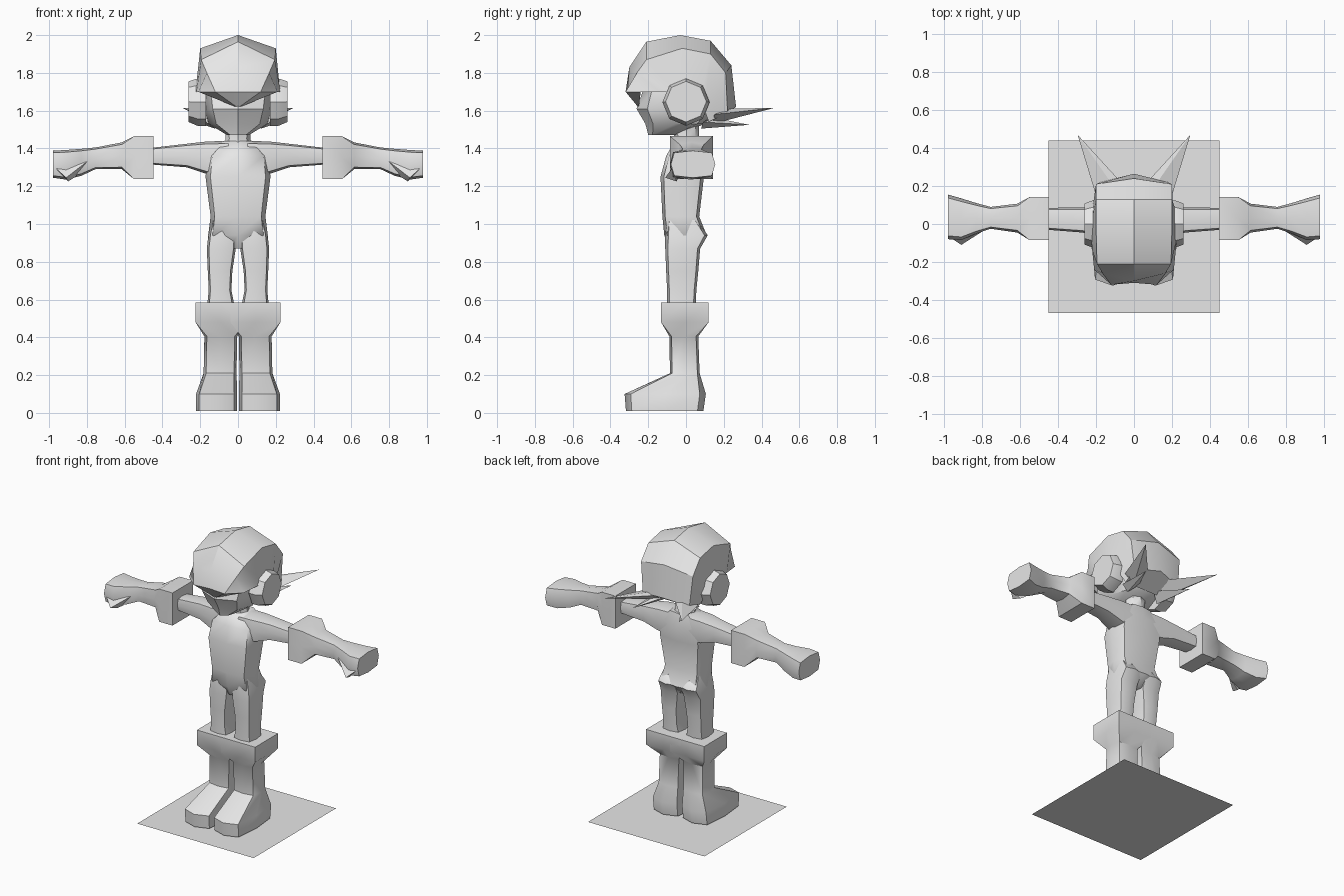
import bpy, bmesh, math

cube = bpy.data.objects.get("Cube")
if cube:
    bpy.data.objects.remove(cube, do_unlink=True)

grey = bpy.data.materials.new("plain_grey")
grey.use_nodes = True
grey.diffuse_color = (0.8, 0.8, 0.8, 1)
grey.node_tree.nodes["Principled BSDF"].inputs["Base Color"].default_value = (0.8, 0.8, 0.8, 1)


def make(name, verts, faces, angle=40, solid=True):
    """Mesh object with outward normals and angle-limited smoothing."""
    bm = bmesh.new()
    vs = [bm.verts.new(v) for v in verts]
    for f in faces:
        bm.faces.new([vs[i] for i in f])
    if solid:
        bmesh.ops.recalc_face_normals(bm, faces=bm.faces)
    mesh = bpy.data.meshes.new(name)
    bm.to_mesh(mesh)
    bm.free()
    mesh.materials.append(grey)
    ob = bpy.data.objects.new(name, mesh)
    bpy.context.collection.objects.link(ob)
    bpy.ops.object.select_all(action='DESELECT')
    ob.select_set(True)
    bpy.context.view_layer.objects.active = ob
    bpy.ops.object.shade_smooth_by_angle(angle=math.radians(angle))
    return ob


def ring(a0, a1, b0, b1, k=1.0, n=8):
    """Octagon filling a rectangle; k of 1.42 squares it off."""
    pts = []
    for i in range(n):
        t = math.tau * i / n
        c = max(-1, min(1, k * math.cos(t)))
        s = max(-1, min(1, k * math.sin(t)))
        pts.append(((a0 + a1) / 2 + c * (a1 - a0) / 2, (b0 + b1) / 2 + s * (b1 - b0) / 2))
    return pts


def loft(name, stations, axis='z', side=1, angle=40):
    """Skin stations of (position, a0, a1, b0, b1, squareness)."""
    verts, n = [], 8
    for pos, a0, a1, b0, b1, k in stations:
        for a, b in ring(a0, a1, b0, b1, k):
            p = (a, b, pos) if axis == 'z' else (pos, a, b)
            verts.append((p[0] * side, p[1], p[2]))
    faces = [(r * n + i, r * n + (i + 1) % n, (r + 1) * n + (i + 1) % n, (r + 1) * n + i)
             for r in range(len(stations) - 1) for i in range(n)]
    last = (len(stations) - 1) * n
    faces += [tuple(range(n)), tuple(range(last, last + n))]
    return make(name, verts, faces, angle)


BOX, SOFT = 1.42, 1.2

# Ground plate
make("ground_plate", [(-.45, -.47, 0), (.45, -.47, 0), (.45, .44, 0), (-.45, .44, 0)],
     [(0, 1, 2, 3)], solid=False)

# Torso, from hips to shoulders, and neck
loft("torso", [
    (.87, -.06, .06, -.08, .05, SOFT),
    (.94, -.158, .158, -.115, .11, SOFT),
    (1.04, -.145, .145, -.125, .07, SOFT),
    (1.25, -.172, .172, -.135, .095, SOFT),
    (1.36, -.16, .16, -.105, .1, SOFT),
    (1.44, -.085, .085, -.06, .085, SOFT)], angle=60)
loft("neck", [
    (1.41, -.09, .09, -.07, .09, 1), (1.45, -.065, .065, -.06, .07, 1),
    (1.52, -.07, .07, -.07, .07, 1)])

# Head with a pointed nose line
loft("face", [
    (1.472, -.06, .06, -.2, -.04, 1),
    (1.53, -.155, .155, -.215, .1, 1.05),
    (1.61, -.18, .18, -.262, .18, 1.05),
    (1.70, -.185, .185, -.23, .2, 1.1),
    (1.78, -.17, .17, -.2, .2, 1.1)], angle=35)

# Helmet: crown point (y, z), upper side edge and lower side edge per station
helmet_rows = [
    ((-.31, 1.70), (.12, -.32, 1.70), (.21, -.24, 1.70)),
    ((-.30, 1.83), (.165, -.26, 1.80), (.22, -.14, 1.70)),
    ((-.21, 1.965), (.195, -.21, 1.87), (.225, -.08, 1.70)),
    ((-.03, 2.0), (.2, -.02, 1.93), (.225, 0, 1.68)),
    ((.13, 1.97), (.2, .13, 1.90), (.22, .07, 1.65)),
    ((.24, 1.84), (.2, .21, 1.80), (.205, .1, 1.60)),
    ((.265, 1.62), (.18, .22, 1.59), (.17, .12, 1.54))]
verts = []
for (cy, cz), s, l in helmet_rows:
    verts += [(-l[0], l[1], l[2]), (-s[0], s[1], s[2]), (0, cy, cz), s, l]
faces = [(r * 5 + i, r * 5 + i + 1, r * 5 + i + 6, r * 5 + i + 5)
         for r in range(len(helmet_rows) - 1) for i in range(4)]
base = len(verts) - 5
brow = len(verts)
verts.append((0, -.25, 1.615))
faces += [(i, i + 1, brow) for i in range(4)]
faces.append(tuple(range(base, base + 5)))
make("helmet", verts, faces, angle=30)

for side, tag in ((1, "left"), (-1, "right")):
    # Eight-sided ear cover, tapering outward
    loft(tag + "_ear_cover", [
        (.17, -.125, .125, 1.52, 1.77, 1),
        (.215, -.125, .125, 1.52, 1.77, 1),
        (.262, -.108, .108, 1.54, 1.755, 1)], 'x', side, 25)

    # Swept hair spikes behind the head
    for label, root, tip in (
            ("upper", [(.05, .2, 1.6), (.13, .23, 1.61), (.2, .15, 1.58), (.12, .14, 1.53)],
             (.297, .47, 1.615)),
            ("lower", [(.06, .12, 1.56), (.12, .16, 1.56), (.17, .09, 1.54), (.12, .08, 1.505)],
             (.18, .335, 1.525))):
        make(tag + "_" + label + "_hair_spike",
             [(x * side, y, z) for x, y, z in root + [tip]],
             [(0, 1, 2, 3)] + [(i, (i + 1) % 4, 4) for i in range(4)], angle=20)

    # Upper arm
    loft(tag + "_upper_arm", [
        (.05, -.08, .09, 1.25, 1.44, SOFT),
        (.165, -.07, .09, 1.265, 1.437, SOFT),
        (.27, -.045, .087, 1.30, 1.425, SOFT),
        (.46, -.03, .085, 1.315, 1.403, SOFT)], 'x', side, 60)

    # Glove: square cuff, forearm and mitten hand
    loft(tag + "_glove", [
        (.447, -.085, .142, 1.237, 1.465, BOX),
        (.55, -.085, .142, 1.237, 1.465, BOX),
        (.615, -.045, .107, 1.29, 1.432, SOFT),
        (.755, -.025, .09, 1.29, 1.405, SOFT),
        (.83, -.05, .11, 1.255, 1.398, SOFT),
        (.91, -.085, .135, 1.235, 1.392, SOFT),
        (.98, -.08, .155, 1.245, 1.388, SOFT)], 'x', side, 42)
    make(tag + "_thumb",
         [(x * side, y, z) for x, y, z in
          ((.80, -.04, 1.33), (.97, -.07, 1.30), (.86, -.04, 1.25), (.91, -.11, 1.245),
           (.90, -.05, 1.225))],
         [(0, 1, 3), (0, 3, 2), (2, 3, 4), (1, 4, 3), (0, 2, 4, 1)], angle=60)

    # Leg
    loft(tag + "_leg", [
        (.55, .015, .165, -.1, .05, SOFT),
        (.65, .035, .155, -.1, .055, SOFT),
        (.75, .03, .16, -.105, .065, SOFT),
        (.87, .012, .165, -.11, .075, SOFT),
        (.94, .01, .157, -.11, .115, SOFT),
        (1.02, .02, .14, -.1, .06, SOFT)], 'z', side, 60)

    # Boot: foot, shaft and square cuff
    loft(tag + "_boot", [
        (.01, .004, .222, -.318, .092, SOFT),
        (.1, .004, .222, -.325, .105, SOFT),
        (.21, .008, .182, -.085, .072, SOFT),
        (.405, .004, .178, -.088, .065, SOFT),
        (.48, -.04, .225, -.132, .12, BOX),
        (.585, -.04, .225, -.132, .12, BOX)], 'z', side, 42)
